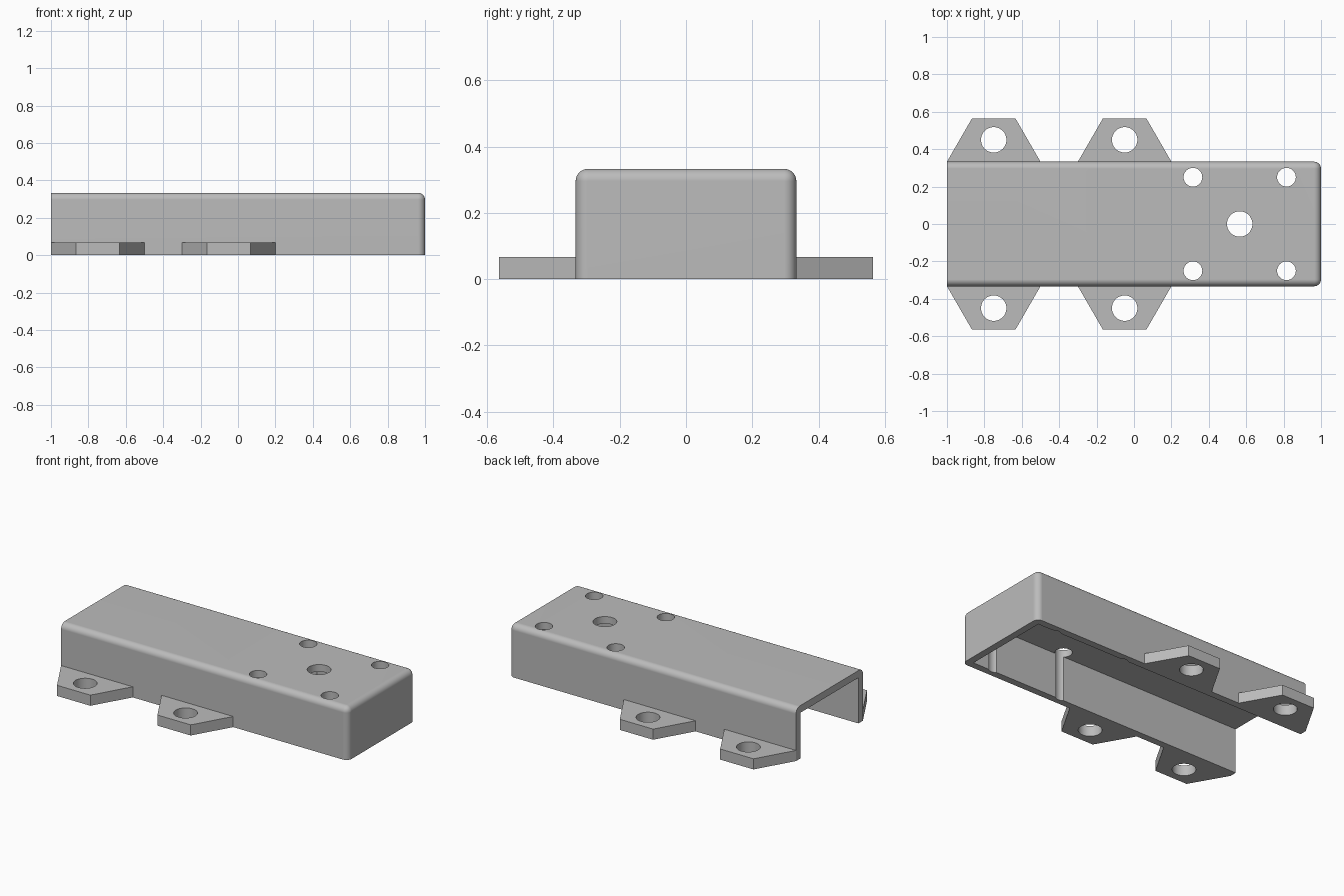
import bpy, bmesh, math
from mathutils import Matrix, Vector

cube = bpy.data.objects.get("Cube")
if cube:
    bpy.data.objects.remove(cube, do_unlink=True)

LENGTH, HALF_W, HEIGHT, WALL, ROUND = 2.0, 0.333, 0.333, 0.045, 0.037
LUG_H, LUG_OUT = 0.067, 0.565

grey = bpy.data.materials.new("plain grey")
grey.use_nodes = True
grey.diffuse_color = (0.5, 0.5, 0.5, 1)
grey.node_tree.nodes["Principled BSDF"].inputs["Base Color"].default_value = (0.5, 0.5, 0.5, 1)


def make_object(name, bm):
    bmesh.ops.recalc_face_normals(bm, faces=bm.faces)
    mesh = bpy.data.meshes.new(name)
    bm.to_mesh(mesh)
    bm.free()
    mesh.materials.append(grey)
    ob = bpy.data.objects.new(name, mesh)
    bpy.context.collection.objects.link(ob)
    return ob


def box(lo, hi):
    lo, hi = Vector(lo), Vector(hi)
    bm = bmesh.new()
    bmesh.ops.create_cube(bm, size=1, matrix=Matrix.Translation((lo + hi) / 2)
                          @ Matrix.Diagonal((*(hi - lo), 1)))
    return bm


def cylinder(x, y, radius):
    bm = bmesh.new()
    bmesh.ops.create_cone(bm, cap_ends=True, segments=48, radius1=radius, radius2=radius,
                          depth=2, matrix=Matrix.Translation((x, y, 0)))
    return bm


def cut(ob, bm):
    cutter = make_object("cutter", bm)
    cutter.hide_render = True
    mod = ob.modifiers.new("cut", 'BOOLEAN')
    mod.operation, mod.solver, mod.object = 'DIFFERENCE', 'EXACT', cutter
    bpy.context.view_layer.objects.active = ob
    bpy.ops.object.modifier_apply(modifier=mod.name)
    bpy.data.objects.remove(cutter, do_unlink=True)


def finish(ob):
    bpy.ops.object.select_all(action='DESELECT')
    ob.select_set(True)
    bpy.context.view_layer.objects.active = ob
    bpy.ops.object.shade_smooth_by_angle(angle=math.radians(30))
    ob.modifiers.new("clean normals", 'WEIGHTED_NORMAL').keep_sharp = True


# Cover: round the top and closed-end edges, keep the open end and base sharp
bm = box((-1, -HALF_W, 0), (1, HALF_W, HEIGHT))
rounded = []
for e in bm.edges:
    mid = (e.verts[0].co + e.verts[1].co) / 2
    if mid.x > -0.9 and mid.z > 0.01:
        rounded.append(e)
bmesh.ops.bevel(bm, geom=rounded, offset=ROUND, segments=8, profile=0.5, affect='EDGES')
cover = make_object("cover", bm)

# Cavity, open below and at one end
cut(cover, box((-1.2, -HALF_W + WALL, -0.2), (1 - WALL, HALF_W - WALL, HEIGHT - WALL)))

# Screw holes, which also groove the inner walls, and the larger centre hole
for x in (0.315, 0.815):
    for y in (-0.25, 0.25):
        cut(cover, cylinder(x, y, 0.05))
cut(cover, cylinder(0.565, 0, 0.068))
finish(cover)

# Mounting lugs along both sides
for side, side_name in ((1, "back"), (-1, "front")):
    for x, place in ((-0.75, "outer"), (-0.05, "inner")):
        bm = bmesh.new()
        outline = [(-0.25, HALF_W), (0.25, HALF_W), (0.116, LUG_OUT), (-0.116, LUG_OUT)]
        face = bm.faces.new([bm.verts.new((x + dx, side * y, 0)) for dx, y in outline])
        top = bmesh.ops.extrude_face_region(bm, geom=[face])["geom"]
        bmesh.ops.translate(bm, vec=(0, 0, LUG_H),
                            verts=[v for v in top if isinstance(v, bmesh.types.BMVert)])
        lug = make_object(f"{side_name}_{place}_lug", bm)
        cut(lug, cylinder(x, side * 0.45, 0.068))
        finish(lug)
